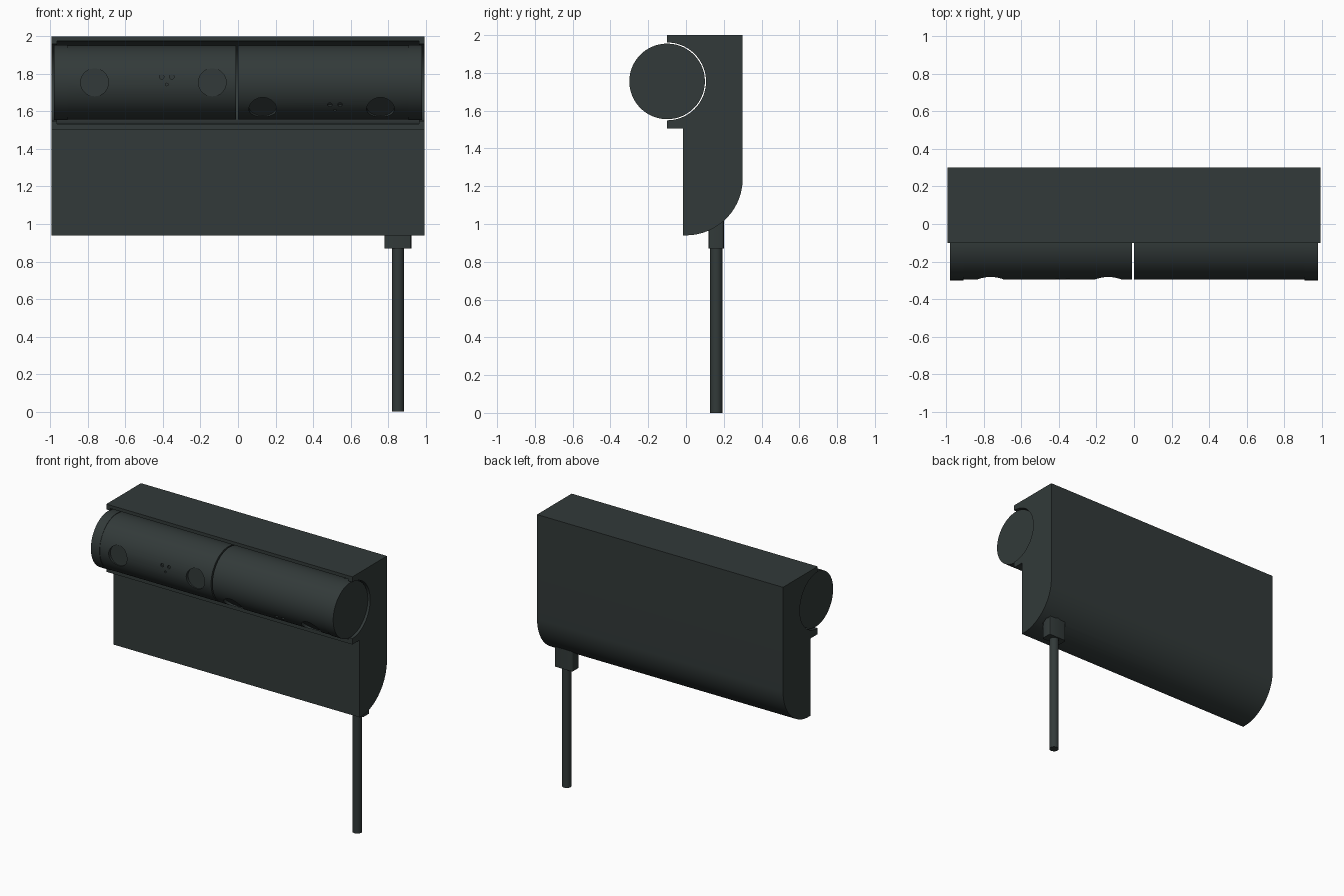
import bpy, bmesh, math
from mathutils import Matrix

cube = bpy.data.objects.get("Cube")
if cube:
    bpy.data.objects.remove(cube, do_unlink=True)

mat = bpy.data.materials.new("dark_slate")
mat.use_nodes = True
COLOR = (0.032, 0.042, 0.041, 1)
mat.diffuse_color = COLOR
mat.node_tree.nodes["Principled BSDF"].inputs["Base Color"].default_value = COLOR

AXIS_Y, AXIS_Z = -0.1, 1.755     # centre line of the rotating barrels
RADIUS = 0.2


def finish(name, bm):
    bmesh.ops.recalc_face_normals(bm, faces=bm.faces)
    mesh = bpy.data.meshes.new(name)
    bm.to_mesh(mesh)
    bm.free()
    mesh.materials.append(mat)
    ob = bpy.data.objects.new(name, mesh)
    bpy.context.collection.objects.link(ob)
    return ob


def activate(ob):
    bpy.ops.object.select_all(action="DESELECT")
    ob.select_set(True)
    bpy.context.view_layer.objects.active = ob


def smooth(ob):
    activate(ob)
    bpy.ops.object.shade_smooth_by_angle(angle=math.radians(30))


def cylinder(name, radius, length, matrix, segments=48):
    bm = bmesh.new()
    bmesh.ops.create_cone(bm, cap_ends=True, segments=segments, radius1=radius,
                          radius2=radius, depth=length, matrix=matrix)
    return finish(name, bm)


def cut(ob, cutter):
    mod = ob.modifiers.new("cut", "BOOLEAN")
    mod.object = cutter
    mod.solver = "EXACT"
    activate(ob)
    bpy.ops.object.modifier_apply(modifier=mod.name)
    bpy.data.objects.remove(cutter, do_unlink=True)


def arc(cy, cz, r, start, end, steps):
    angles = [math.radians(start + (end - start) * i / steps) for i in range(steps + 1)]
    return [(cy + r * math.cos(a), cz + r * math.sin(a)) for a in angles]


ALONG_X = Matrix.Rotation(math.pi / 2, 4, "Y")

# Housing: side profile with a half-round channel and a rounded lower back
profile = [(-0.1, 2.0), (0.3, 2.0)]
profile += arc(0, 1.24, 0.3, 0, -90, 24)
profile += [(-0.015, 0.94), (-0.015, 1.505), (-0.1, 1.505)]
profile += arc(AXIS_Y, AXIS_Z, 0.206, -90, 90, 48)
bm = bmesh.new()
face = bm.faces.new([bm.verts.new((-0.995, y, z)) for y, z in profile])
side = bmesh.ops.extrude_face_region(bm, geom=[face])
bmesh.ops.translate(bm, vec=(1.99, 0, 0),
                    verts=[v for v in side["geom"] if isinstance(v, bmesh.types.BMVert)])
housing = finish("housing", bm)

# Wider channel between the two end rims
cut(housing, cylinder("channel_cutter", 0.221, 1.93,
                      Matrix.Translation((0, AXIS_Y, AXIS_Z)) @ ALONG_X, 96))

# Socket for the cable collar
CABLE_X, CABLE_Y = 0.853, 0.16
cut(housing, cylinder("socket_cutter", 0.1, 0.3,
                      Matrix.Translation((CABLE_X, CABLE_Y, 0.95))
                      @ Matrix.Diagonal((1, 0.45, 1, 1)), 6))
smooth(housing)


def barrel(name, steps, lens_x, dot_x, tilt):
    """Stepped barrel with two lens recesses and three pin holes, tilted downwards."""
    bm = bmesh.new()
    segments = 96
    rings = []
    for x, r in steps:
        rings.append([bm.verts.new((x, AXIS_Y + r * math.cos(a), AXIS_Z + r * math.sin(a)))
                      for a in (2 * math.pi * i / segments for i in range(segments))])
    for a, b in zip(rings, rings[1:]):
        for i in range(segments):
            j = (i + 1) % segments
            bm.faces.new((a[i], a[j], b[j], b[i]))
    bm.faces.new(rings[0])
    bm.faces.new(rings[-1])
    ob = finish(name, bm)

    def drill(x, up, radius, floor):
        frame = (Matrix.Translation((x, AXIS_Y, AXIS_Z))
                 @ Matrix.Rotation(math.radians(tilt), 4, "X")
                 @ Matrix.Translation((0, -floor - 0.05, up))
                 @ Matrix.Rotation(math.pi / 2, 4, "X"))
        cut(ob, cylinder("drill", radius, 0.1, frame, 40))

    for x in lens_x:
        drill(x, 0, 0.074, 0.176)
    for dx, up in ((-0.027, 0.03), (0.027, 0.03), (0, -0.011)):
        drill(dot_x + dx, up, 0.012 if up > 0 else 0.007, 0.185)
    smooth(ob)


BODY = RADIUS - 0.003
barrel("right_barrel", [(-0.98, RADIUS), (-0.91, RADIUS), (-0.91, BODY), (-0.01, BODY)],
       (-0.765, -0.137), -0.38, 0)
barrel("left_barrel", [(0.0, BODY), (0.91, BODY), (0.91, RADIUS), (0.98, RADIUS)],
       (0.132, 0.76), 0.517, 46)

# Cable collar: bevelled block
bm = bmesh.new()
bmesh.ops.create_cube(bm, size=1, matrix=Matrix.Translation((CABLE_X, CABLE_Y, 0.98))
                      @ Matrix.Diagonal((0.146, 0.08, 0.22, 1)))
upright = [e for e in bm.edges if abs(e.verts[0].co.z - e.verts[1].co.z) > 0.1]
bmesh.ops.bevel(bm, geom=upright, offset=0.012, segments=3, profile=0.5, affect="EDGES")
smooth(finish("cable_collar", bm))

# Cable
smooth(cylinder("cable", 0.032, 0.9, Matrix.Translation((CABLE_X, CABLE_Y, 0.45)), 32))
